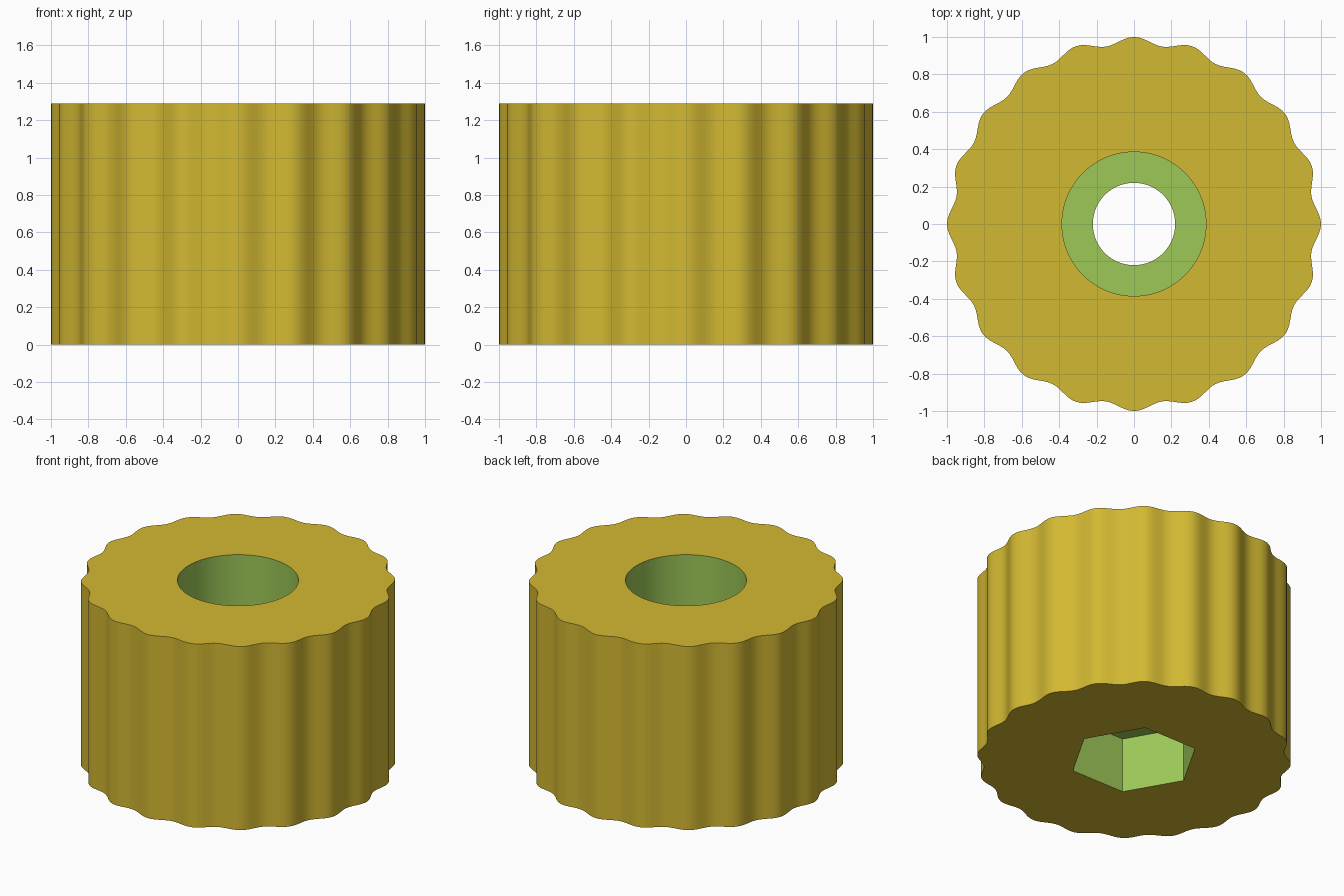
import bpy, bmesh, math

if "Cube" in bpy.data.objects:
    bpy.data.objects.remove(bpy.data.objects["Cube"])

N = 240            # points per ring (12 per grip ridge)
HEIGHT = 1.29
POCKET = 0.387     # depth of the nut pocket and of the screw head recess


def material(name, rgb):
    m = bpy.data.materials.new(name)
    m.diffuse_color = (*rgb, 1)
    m.use_nodes = True
    m.node_tree.nodes["Principled BSDF"].inputs["Base Color"].default_value = m.diffuse_color
    return m


# Cross-section outlines as radius by angle
def knurl(a):
    return 0.98 + 0.02 * math.cos(20 * a)


def hexagon(a):
    return 0.413 * math.cos(math.pi / 6) / math.cos(a % (math.pi / 3) - math.pi / 6)


def head(a):
    return 0.385


def bore(a):
    return 0.22


# Closed loop of sections: outside, top face, recess, bore, nut pocket, underside
sections = [
    (knurl, 0), (knurl, HEIGHT),
    (head, HEIGHT), (head, HEIGHT - POCKET),
    (bore, HEIGHT - POCKET), (bore, POCKET),
    (hexagon, POCKET), (hexagon, 0),
]

bm = bmesh.new()
rings = []
for outline, z in sections:
    ring = []
    for i in range(N):
        a = (i + 1e-7) * 2 * math.pi / N
        r = outline(a)
        ring.append(bm.verts.new((r * math.cos(a), r * math.sin(a), z)))
    rings.append(ring)

# Skin the rings; the inner sections (recess, bore, pocket) are green
for k in range(len(rings)):
    lo, hi = rings[k], rings[(k + 1) % len(rings)]
    for i in range(N):
        j = (i + 1) % N
        f = bm.faces.new((lo[i], lo[j], hi[j], hi[i]))
        f.material_index = 1 if 2 <= k <= 6 else 0
bmesh.ops.recalc_face_normals(bm, faces=bm.faces)

mesh = bpy.data.meshes.new("knurled_knob")
bm.to_mesh(mesh)
bm.free()
mesh.materials.append(material("golden yellow", (0.651, 0.485, 0.032)))
mesh.materials.append(material("light green", (0.337, 0.578, 0.098)))
knob = bpy.data.objects.new("knurled_knob", mesh)
bpy.context.collection.objects.link(knob)

# Smooth grip and bores, sharp rims and hexagon corners
bpy.context.view_layer.objects.active = knob
knob.select_set(True)
bpy.ops.object.shade_smooth_by_angle(angle=math.radians(30))
